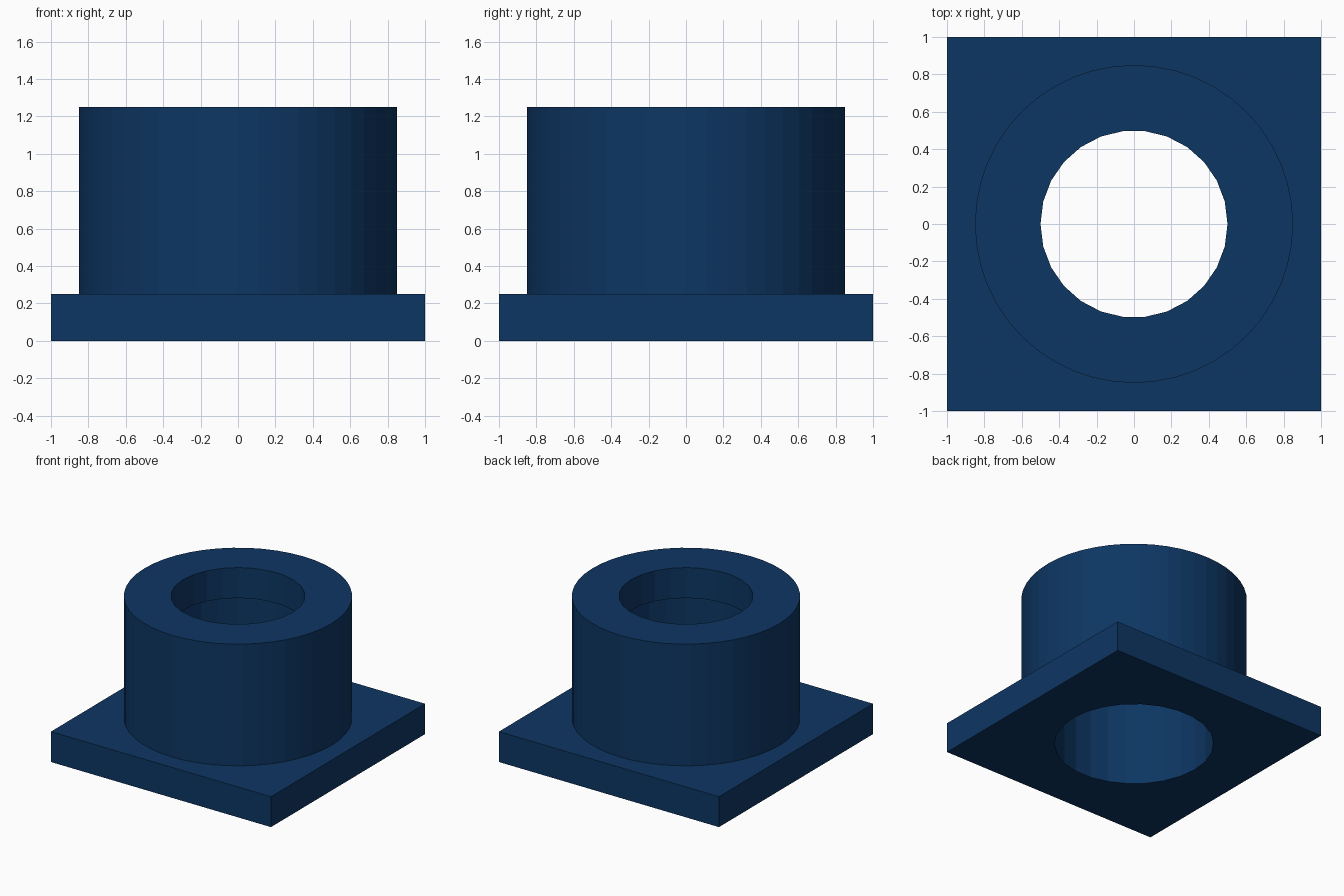
import bpy, bmesh, math

if "Cube" in bpy.data.objects:
    bpy.data.objects.remove(bpy.data.objects["Cube"])

SEG = 48       # outer wall sides
BORE_SEG = 26  # bore sides

mat = bpy.data.materials.new("navy blue")
mat.diffuse_color = (0.004, 0.037, 0.125, 1)
mat.use_nodes = True
mat.node_tree.nodes["Principled BSDF"].inputs["Base Color"].default_value = mat.diffuse_color


def ring(bm, r, z, n):
    return [bm.verts.new((r * math.cos(2 * math.pi * i / n),
                          r * math.sin(2 * math.pi * i / n), z)) for i in range(n)]


def loop_edges(bm, vs):
    out = []
    for i, v in enumerate(vs):
        w = vs[(i + 1) % len(vs)]
        out.append(bm.edges.get((v, w)) or bm.edges.new((v, w)))
    return out


def wall(bm, a, b):
    for i in range(len(a)):
        j = (i + 1) % len(a)
        bm.faces.new((a[i], a[j], b[j], b[i]))


def cap(bm, a, b, z):
    # flat annular face between two loops with different side counts
    bmesh.ops.triangle_fill(bm, use_beauty=True, use_dissolve=False,
                            edges=loop_edges(bm, a) + loop_edges(bm, b),
                            normal=(0, 0, z))


bm = bmesh.new()
# square flange
sq = [[bm.verts.new((x, y, z)) for x, y in ((-1, -1), (1, -1), (1, 1), (-1, 1))]
      for z in (0, 0.25)]
wall(bm, sq[0], sq[1])
# outer sleeve
low, top = ring(bm, 0.85, 0.25, SEG), ring(bm, 0.85, 1.25, SEG)
wall(bm, low, top)
# stepped bore: narrow lip at the top, wider below
lip_top, lip_low = ring(bm, 0.5, 1.25, BORE_SEG), ring(bm, 0.5, 1.0, BORE_SEG)
bore_top, bore_low = ring(bm, 0.6, 1.0, BORE_SEG), ring(bm, 0.6, 0, BORE_SEG)
wall(bm, lip_top, lip_low)
wall(bm, lip_low, bore_top)
wall(bm, bore_top, bore_low)
# flat rings
cap(bm, sq[1], low, 1)
cap(bm, top, lip_top, 1)
cap(bm, sq[0], bore_low, -1)
bmesh.ops.recalc_face_normals(bm, faces=bm.faces)

me = bpy.data.meshes.new("flanged_bushing")
bm.to_mesh(me)
bm.free()
me.materials.append(mat)
ob = bpy.data.objects.new("flanged_bushing", me)
bpy.context.collection.objects.link(ob)
